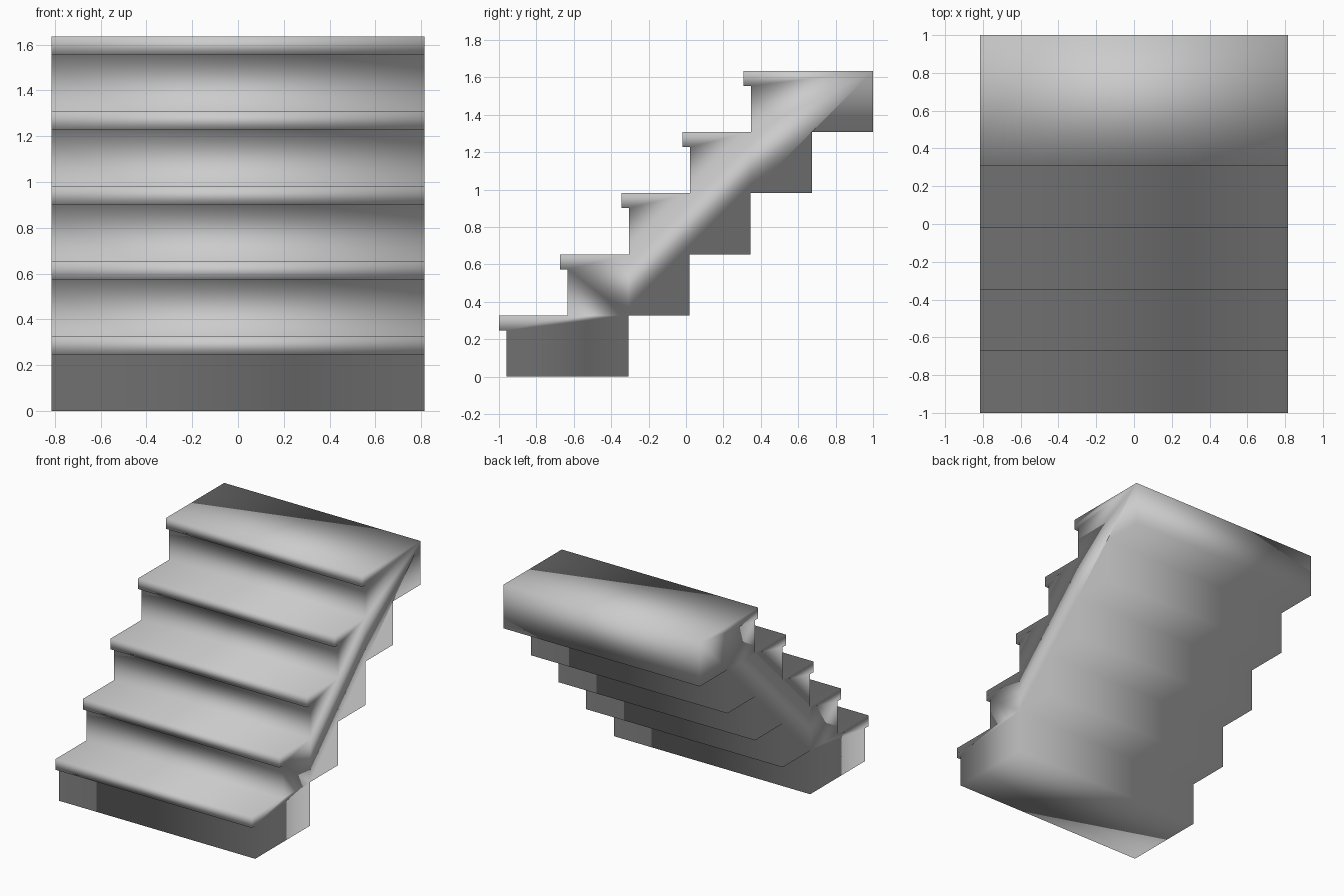
import bpy, bmesh

if "Cube" in bpy.data.objects:
    bpy.data.objects.remove(bpy.data.objects["Cube"])

STEPS = 5
RUN = RISE = 0.327
HALF_W = 0.815
NOSE, LIP, DEPTH = 0.04, 0.08, 0.692   # overhang, nosing thickness, step depth

# side profile (y, z): front going up, then back going down
front, back = [], []
for i in range(STEPS):
    y, z = -1 + RUN * i, RISE * i
    top = z + RISE
    front += [(y + NOSE, z), (y + NOSE, top - LIP), (y, top - LIP), (y, top)]
    back += [(y + DEPTH, z), (y + DEPTH, top)]
profile = front + back[::-1]

# extrude the profile across the width
bm = bmesh.new()
side = bm.faces.new([bm.verts.new((-HALF_W, y, z)) for y, z in profile])
ext = bmesh.ops.extrude_face_region(bm, geom=[side], use_keep_orig=True)
moved = [v for v in ext["geom"] if isinstance(v, bmesh.types.BMVert)]
bmesh.ops.translate(bm, verts=moved, vec=(2 * HALF_W, 0, 0))
bmesh.ops.recalc_face_normals(bm, faces=bm.faces)

# the whole staircase is softly shaded across its edges
for f in bm.faces:
    f.smooth = True

mesh = bpy.data.meshes.new("staircase")
bm.to_mesh(mesh)
bm.free()
stairs = bpy.data.objects.new("staircase", mesh)
bpy.context.collection.objects.link(stairs)
